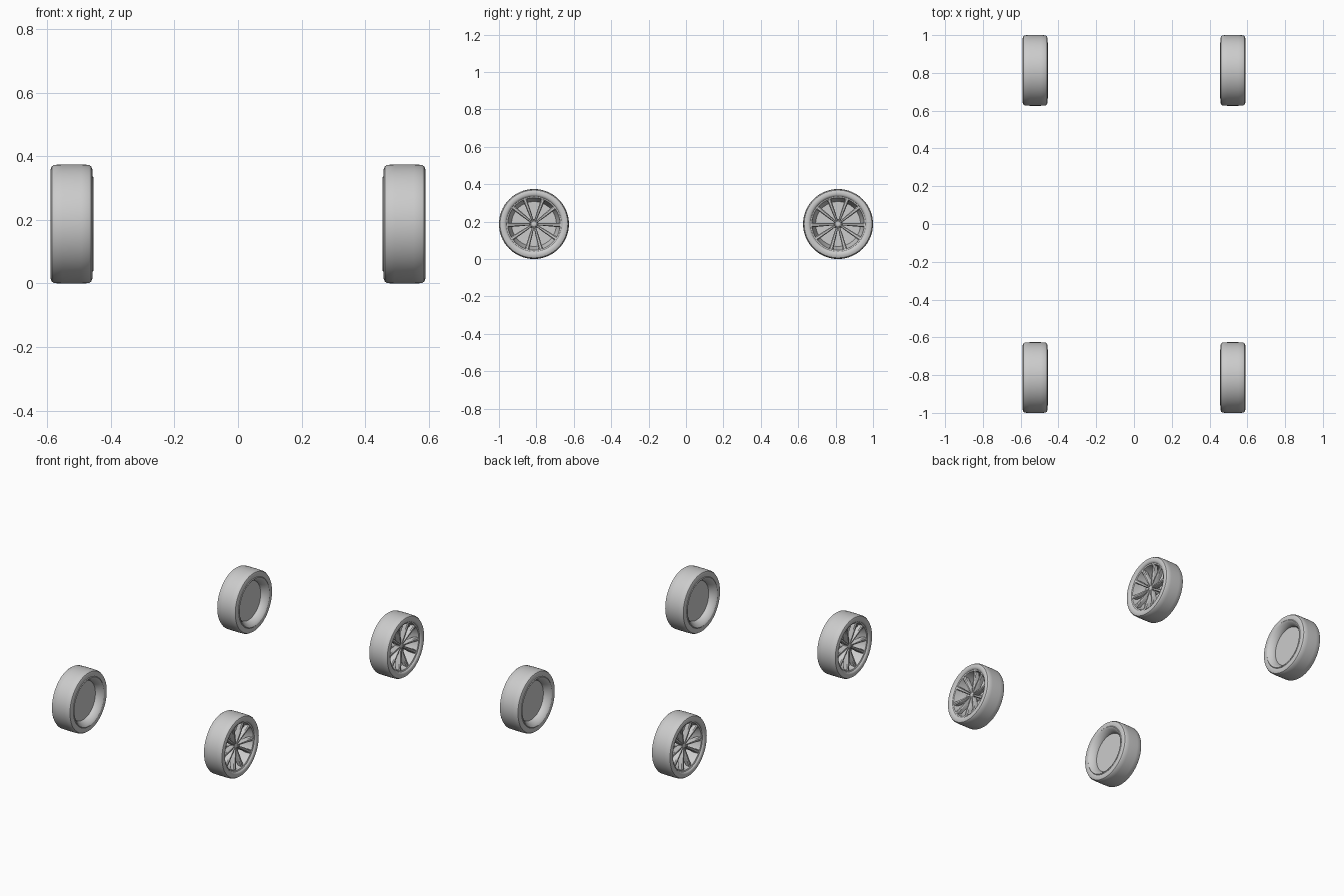
import bpy, bmesh
from math import cos, sin, pi, radians
from mathutils import Matrix, Vector

cube = bpy.data.objects.get("Cube")
if cube:
    bpy.data.objects.remove(cube)

RADIUS, TRACK, AXLE = 0.187, 0.5225, 0.813

grey = bpy.data.materials.new("plain grey")
grey.use_nodes = True
colour = (0.6, 0.6, 0.6, 1)
grey.diffuse_color = colour
grey.node_tree.nodes["Principled BSDF"].inputs["Base Color"].default_value = colour


def finish(bm, name):
    bmesh.ops.remove_doubles(bm, verts=bm.verts, dist=1e-5)
    bmesh.ops.recalc_face_normals(bm, faces=bm.faces)
    mesh = bpy.data.meshes.new(name)
    bm.to_mesh(mesh)
    bm.free()
    mesh.materials.append(grey)
    return mesh


def lathe(name, profile, closed=True, steps=64):
    """Spin (axial, radius) points around the wheel axis, which is x."""
    bm = bmesh.new()
    verts = [bm.verts.new((u, 0, r)) for u, r in profile]
    edges = [bm.edges.new(p) for p in zip(verts, verts[1:])]
    if closed:
        edges.append(bm.edges.new((verts[-1], verts[0])))
    bmesh.ops.spin(bm, geom=verts + edges, cent=(0, 0, 0), axis=(1, 0, 0),
                   angle=2 * pi, steps=steps, use_duplicate=False)
    return finish(bm, name)


def spoke_set(name):
    """Five pairs of tapered spokes with a raised ridge."""
    bm = bmesh.new()
    # radius, half width, ridge height, shoulder height, back
    stations = [(0.014, 0.005, 0.034, 0.030, 0.005),
                (0.060, 0.008, 0.042, 0.036, 0.010),
                (0.110, 0.010, 0.050, 0.044, 0.020),
                (0.146, 0.011, 0.054, 0.049, 0.030)]
    for pair in range(5):
        for side in (-1, 1):
            angle = radians(-90 + 72 * pair + side * 15.5)
            out = Vector((0, cos(angle), sin(angle)))
            across = Vector((0, -sin(angle), cos(angle)))
            rings = []
            for r, w, ridge, shoulder, back in stations:
                section = [(-w, back), (-w, shoulder), (-w * 0.5, ridge),
                           (w * 0.5, ridge), (w, shoulder), (w, back)]
                rings.append([bm.verts.new(out * r + across * s + Vector((u, 0, 0)))
                              for s, u in section])
            for a, b in zip(rings, rings[1:]):
                for i in range(6):
                    j = (i + 1) % 6
                    bm.faces.new((a[i], a[j], b[j], b[i]))
            bm.faces.new(rings[0])
            bm.faces.new(rings[-1])
    return finish(bm, name)


# Part meshes, with +x pointing out of the car
parts = {
    "tyre": lathe("tyre", [
        (0.054, 0.146), (0.062, 0.150), (0.0665, 0.158), (0.0665, 0.172),
        (0.063, 0.181), (0.055, 0.186), (0.030, RADIUS), (-0.030, RADIUS),
        (-0.053, 0.186), (-0.061, 0.181), (-0.0645, 0.172), (-0.0645, 0.158),
        (-0.063, 0.148), (-0.050, 0.143), (0.040, 0.143)]),
    "rim": lathe("rim", [
        (0.057, 0.148), (0.054, 0.140), (0.040, 0.137), (0.000, 0.128),
        (-0.020, 0.119), (-0.030, 0.119), (-0.046, 0.126), (-0.058, 0.135),
        (-0.0655, 0.143), (-0.0675, 0.147), (-0.064, 0.151), (-0.045, 0.147)]),
    "brake_disc": lathe("brake_disc", [
        (-0.018, 0), (-0.018, 0.122), (-0.026, 0.122), (-0.026, 0)], False),
    "hub": lathe("hub", [
        (0.036, 0), (0.036, 0.010), (0.033, 0.016), (0.026, 0.020),
        (-0.018, 0.024)], False, 32),
    "spokes": spoke_set("spokes"),
}

# Four wheels, the right-hand ones turned to face outwards
for end, y in (("front", -AXLE), ("rear", AXLE)):
    for side, x in (("left", TRACK), ("right", -TRACK)):
        turn = Matrix.Rotation(0 if x > 0 else pi, 4, "Z")
        for part, mesh in parts.items():
            obj = bpy.data.objects.new(f"{end}_{side}_{part}", mesh)
            bpy.context.collection.objects.link(obj)
            obj.matrix_world = Matrix.Translation((x, y, RADIUS)) @ turn

# Smooth the shared meshes once, keeping the sharp edges
bpy.ops.object.select_all(action="DESELECT")
for part in parts:
    obj = bpy.data.objects["front_left_" + part]
    obj.select_set(True)
    bpy.context.view_layer.objects.active = obj
bpy.ops.object.shade_smooth_by_angle(angle=radians(35))
